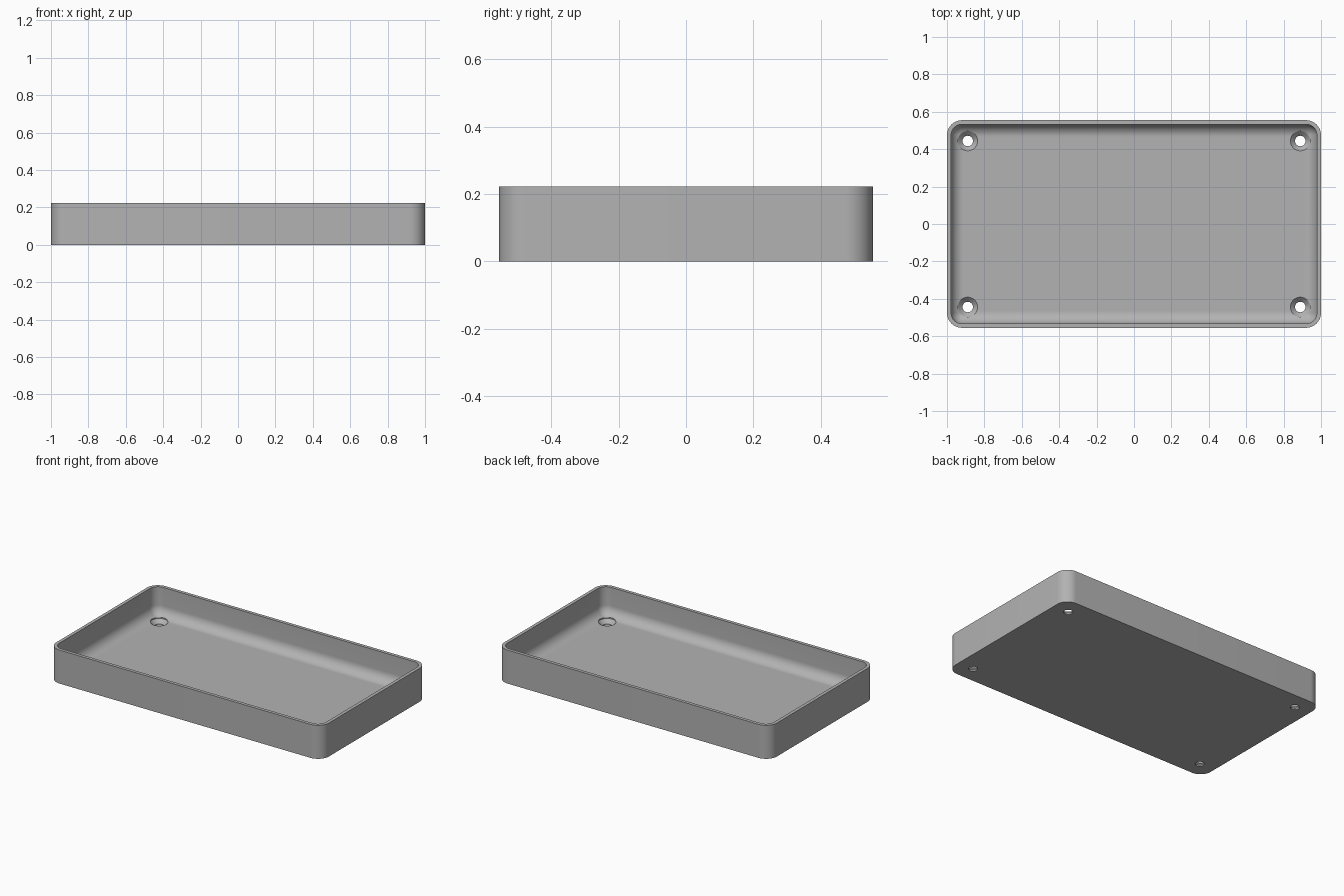
import bpy, bmesh, math

cube = bpy.data.objects.get("Cube")
if cube:
    bpy.data.objects.remove(cube, do_unlink=True)

HALF_X, HALF_Y, HEIGHT = 1.0, 0.555, 0.222
CORNER, WALL, FLOOR, FILLET = 0.08, 0.022, 0.034, 0.067
STEPS = 12

grey = bpy.data.materials.new("light_grey")
grey.use_nodes = True
colour = (0.45, 0.45, 0.45, 1)
grey.diffuse_color = colour
grey.node_tree.nodes["Principled BSDF"].inputs["Base Color"].default_value = colour


def rounded_loop(bm, inset, z):
    """Ring of vertices around a rounded rectangle, inset from the outside."""
    r = max(CORNER - inset, 0.004)
    cx, cy = HALF_X - inset - r, HALF_Y - inset - r
    ring = []
    for quarter, (sx, sy) in enumerate(((1, 1), (-1, 1), (-1, -1), (1, -1))):
        for i in range(STEPS + 1):
            a = math.pi / 2 * (quarter + i / STEPS)
            ring.append(bm.verts.new((sx * cx + r * math.cos(a), sy * cy + r * math.sin(a), z)))
    return ring


def revolve(name, profile, x, y, sides=32):
    """Closed solid of revolution from (radius, z) points, bottom to top."""
    bm = bmesh.new()
    rings = [[bm.verts.new((x + r * math.cos(math.tau * i / sides),
                            y + r * math.sin(math.tau * i / sides), z))
              for i in range(sides)] for r, z in profile]
    return finish(bm, name, rings)


def finish(bm, name, rings):
    """Bridge the rings, cap both ends and make an object."""
    for a, b in zip(rings, rings[1:]):
        for i in range(len(a)):
            j = (i + 1) % len(a)
            bm.faces.new((a[i], a[j], b[j], b[i]))
    bm.faces.new(rings[0])
    bm.faces.new(rings[-1])
    bmesh.ops.recalc_face_normals(bm, faces=bm.faces)
    mesh = bpy.data.meshes.new(name)
    bm.to_mesh(mesh)
    bm.free()
    mesh.materials.append(grey)
    obj = bpy.data.objects.new(name, mesh)
    bpy.context.collection.objects.link(obj)
    return obj


# Tray shell: outside wall, rim, inside wall, then a rounded fillet to the floor
profile = [(0, 0), (0, HEIGHT), (WALL, HEIGHT)]
for i in range(STEPS + 1):
    a = math.pi / 2 * i / STEPS
    profile.append((WALL + FILLET * (1 - math.cos(a)), FLOOR + FILLET * (1 - math.sin(a))))
bm = bmesh.new()
tray = finish(bm, "tray", [rounded_loop(bm, inset, z) for inset, z in profile])

# Countersunk screw holes near the four corners
HOLE, SINK = 0.028, 0.053
hole_profile = [(HOLE, -0.05), (HOLE, FLOOR - (SINK - HOLE)), (SINK, FLOOR), (SINK, HEIGHT / 2)]
cutters = []
for sx in (-1, 1):
    for sy in (-1, 1):
        cutter = revolve("screw_hole_cutter", hole_profile, sx * 0.889, sy * 0.444)
        cutter.hide_render = True
        cutters.append(cutter)
        cut = tray.modifiers.new("screw_hole", 'BOOLEAN')
        cut.operation = 'DIFFERENCE'
        cut.solver = 'EXACT'
        cut.object = cutter

# Apply the cuts and smooth the curved surfaces
bpy.ops.object.select_all(action='DESELECT')
tray.select_set(True)
bpy.context.view_layer.objects.active = tray
for mod in list(tray.modifiers):
    bpy.ops.object.modifier_apply(modifier=mod.name)
for cutter in cutters:
    bpy.data.objects.remove(cutter, do_unlink=True)
bpy.ops.object.shade_smooth_by_angle(angle=math.radians(30))
